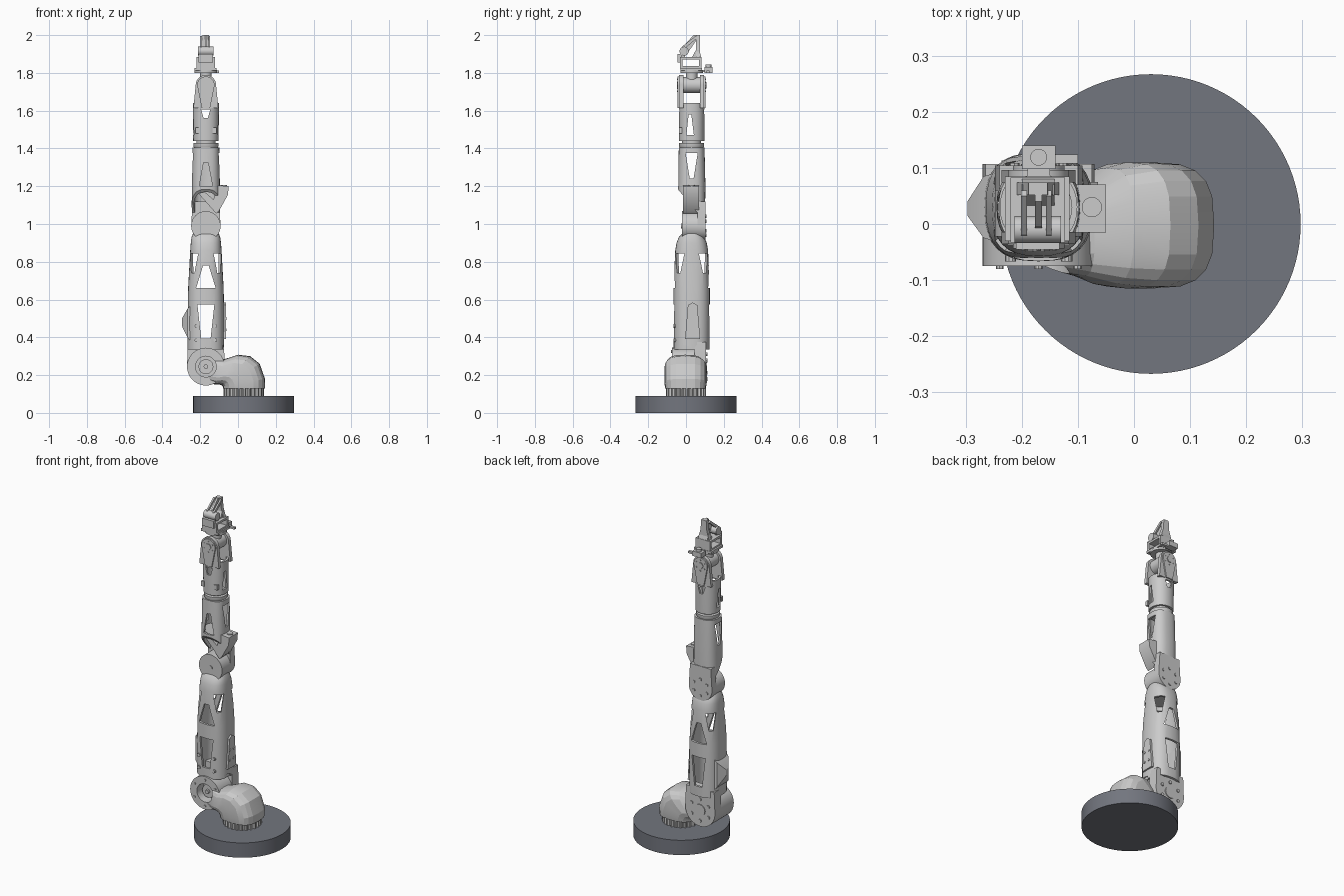
import bpy, bmesh
from math import sin, cos, pi, radians
from mathutils import Vector, Matrix

if "Cube" in bpy.data.objects:
    bpy.data.objects.remove(bpy.data.objects["Cube"])

AX, AY = -0.17, 0.03          # arm axis in plan


def loft(name, rings, angle=30):
    """Skin closed rings into a capped solid."""
    bm = bmesh.new()
    vs = [[bm.verts.new(p) for p in r] for r in rings]
    n = len(vs[0])
    for a, b in zip(vs, vs[1:]):
        for i in range(n):
            bm.faces.new((a[i], a[(i + 1) % n], b[(i + 1) % n], b[i]))
    bm.faces.new(vs[0][::-1])
    bm.faces.new(vs[-1])
    bmesh.ops.recalc_face_normals(bm, faces=bm.faces)
    me = bpy.data.meshes.new(name)
    bm.to_mesh(me)
    bm.free()
    ob = bpy.data.objects.new(name, me)
    bpy.context.collection.objects.link(ob)
    smooth(ob, angle)
    return ob


def smooth(ob, angle=30):
    bpy.ops.object.select_all(action='DESELECT')
    ob.select_set(True)
    bpy.context.view_layer.objects.active = ob
    bpy.ops.object.shade_smooth_by_angle(angle=radians(angle))


def prism(name, pts, axis, a, b):
    """Extrude a 2D profile along an axis: x -> (y,z), y -> (x,z), z -> (x,y)."""
    put = {'x': lambda p, d: (d, p[0], p[1]),
           'y': lambda p, d: (p[0], d, p[1]),
           'z': lambda p, d: (p[0], p[1], d)}[axis]
    return loft(name, [[put(p, d) for p in pts] for d in (a, b)])


def circ(u, v, r, n=40):
    return [(u + r * cos(2 * pi * i / n), v + r * sin(2 * pi * i / n)) for i in range(n)]


def rect(u0, u1, v0, v1):
    return [(u0, v0), (u1, v0), (u1, v1), (u0, v1)]


def tab(u, v, r, half, end, n=20):
    """Half-round profile running to a straight edge at height 'end'."""
    s = pi if end > v else 0
    arc = [(u + r * cos(s + pi * i / n), v + r * sin(s + pi * i / n)) for i in range(n + 1)]
    k = 1 if end > v else -1
    return arc + [(u + k * half, end), (u - k * half, end)]


def section(z, rx, ry, cx=AX, cy=AY, n=32, e=2.6):
    out = []
    for i in range(n):
        c, s = cos(2 * pi * i / n), sin(2 * pi * i / n)
        out.append((cx + rx * abs(c) ** (2 / e) * (1 if c > 0 else -1),
                    cy + ry * abs(s) ** (2 / e) * (1 if s > 0 else -1), z))
    return out


def cut(ob, tool):
    m = ob.modifiers.new('cut', 'BOOLEAN')
    m.operation, m.solver, m.object = 'DIFFERENCE', 'EXACT', tool
    bpy.context.view_layer.objects.active = ob
    bpy.ops.object.modifier_apply(modifier=m.name)
    bpy.data.objects.remove(tool)


def shell(name, specs, inner, t, cuts, e=2.6):
    """Hollow tube with window cutouts (profile, axis, from, to, turn)."""
    ob = loft(name, [section(*s, e=e) for s in specs])
    cut(ob, loft('hollow', [section(z, rx - t, ry - t, e=e) for z, rx, ry in inner]))
    for pts, axis, a, b, turn in cuts:
        tool = prism('cutter', pts, axis, a, b)
        c = Matrix.Translation((AX, AY, 0))
        tool.data.transform(c @ Matrix.Rotation(turn, 4, 'Z') @ c.inverted())
        cut(ob, tool)
    smooth(ob)
    return ob


def bolts(name, z, y0, y1, ring, r, count=6):
    for i in range(count):
        a = 2 * pi * (i + .5) / count
        prism(name, circ(AX + ring * cos(a), z + ring * sin(a), r, 8), 'y', y0, y1)


# Base disc and ribbed collar
base = prism('base_disc', circ(0.03, 0, 0.267, 96), 'z', 0, 0.09)
mat = bpy.data.materials.new('dark_grey')
mat.diffuse_color = (0.17, 0.18, 0.21, 1)
mat.use_nodes = True
mat.node_tree.nodes["Principled BSDF"].inputs["Base Color"].default_value = mat.diffuse_color
base.data.materials.append(mat)
prism('base_collar', [(0.03 + r * cos(a), r * sin(a)) for i in range(96)
      for r, a in [(0.107 if i % 4 < 2 else 0.098, 2 * pi * i / 96)]], 'z', 0.09, 0.132)

# Shoulder housing: a bent sweep given by outer/inner edge points and y range
rings = []
for ox, oz, ix, iz, y0, y1 in [
        (.142, .13, -.08, .13, -.11, .105), (.143, .18, -.08, .14, -.115, .11),
        (.115, .26, -.085, .145, -.115, .11), (.065, .30, -.09, .148, -.115, .11),
        (0, .308, -.10, .15, -.11, .10), (-.07, .285, -.12, .15, -.095, .06),
        (-.17, .30, -.17, .16, -.075, .02)]:
    ring = []
    for x, y, _ in section(0, 1, 1, 0, 0, 20, 3):
        f = (x + 1) / 2
        ring.append((ix + (ox - ix) * f, (y0 + y1) / 2 + y * (y1 - y0) / 2, iz + (oz - iz) * f))
    rings.append(ring)
shoulder = loft('shoulder_housing', rings, 15)
joint = prism('shoulder_joint', circ(AX, .245, .1), 'y', -.075, .045)
for ob in (shoulder, joint):
    cut(ob, prism('cutter', circ(AX, .245, .055), 'y', -.15, -.01))
    smooth(ob, 20)
prism('shoulder_hub', circ(AX, .245, .04, 12), 'y', -.045, .0)
prism('shoulder_hub_pin', circ(AX, .245, .012, 12), 'y', -.06, -.04)
bolts('shoulder_bolt', .245, -.08, -.07, .08, .007)

# Lower arm: windowed shell with a domed top
corner = [(AX - .03, .845), (AX + .03, .845), (AX + .012, .74), (AX - .012, .74)]
shell('lower_arm',
      [(.335, .097, .095), (.5, .097, .097), (.66, .094, .096), (.86, .083, .087),
       (.90, .080, .080), (.93, .076, .068), (.95, .068, .050)],
      [(.32, .097, .095), (.5, .097, .097), (.66, .094, .096), (.87, .082, .086)], .014,
      [([(-.215, .575), (-.125, .575), (-.145, .395), (-.195, .395)], 'y', -.2, .3, 0),
       ([(-.222, .66), (-.118, .66), (-.155, .78), (-.185, .78)], 'y', -.2, .3, 0),
       (corner, 'y', -.2, .3, pi / 4), (corner, 'y', -.2, .3, -pi / 4),
       ([(-.3, .2), (-.3, .42), (.03, .35), (.05, .2)], 'x', -.08, .1, 0)])
prism('lower_arm_cheek', tab(AX, .245, .1, .095, .375), 'y', .045, .107)
bolts('cheek_bolt', .245, .105, .113, .065, .010)
prism('cheek_cap', circ(AX, .245, .035), 'y', .10, .112)
loft('lower_arm_side_bump', [[(x, y, z) for y, z in rect(*q)] for x, *q in
     [(-.25, -.03, .09, .38, .57), (-.268, -.025, .085, .40, .55), (-.297, .015, .04, .46, .50)]])
prism('lower_arm_side_panel', [(-.005, .39), (.075, .39), (.06, .57), (.035, .585), (.01, .57)],
      'x', -.08, -.064)
for y in (.015, .05):
    for z in (.44, .5):
        prism('panel_bolt', circ(y, z, .007, 8), 'x', -.07, -.06)
for x in (-.22, -.12):
    for z in (.385, .46):
        prism('front_bolt', circ(x, z, .010, 10), 'y', -.067, -.045)

# Elbow joint
prism('elbow_disc', circ(AX, .99, .078), 'y', -.022, .06)
prism('elbow_pin', circ(AX, .99, .013, 16), 'y', -.027, -.01)

# Upper arm
shell('upper_arm',
      [(1.02, .076, .07), (1.2, .074, .073), (1.405, .071, .068)],
      [(1.01, .076, .07), (1.2, .074, .073), (1.42, .071, .068)], .012,
      [([(-.1, 1.22), (-.048, 1.19), (.06, 1.06), (.06, .9), (-.1, .9)], 'x', -.4, .1, 0),
       ([(-.002, 1.375), (.062, 1.375), (.04, 1.24), (.02, 1.24)], 'x', -.4, .1, 0),
       ([(-.205, 1.2), (-.135, 1.2), (-.158, 1.325), (-.182, 1.325)], 'y', -.2, .03, 0)])
prism('upper_arm_cheek', tab(AX, .99, .078, .07, 1.12), 'y', .06, .104)
bolts('elbow_bolt', .99, .10, .109, .05, .009)
prism('elbow_brace', [(-.235, 1.22), (-.235, 1.19), (-.115, 1.055), (-.10, 1.07), (-.053, 1.155),
                      (-.05, 1.20), (-.11, 1.205), (-.13, 1.13)], 'y', -.015, .07)
prism('brace_cap', circ(-.075, .03, .018, 16), 'z', 1.19, 1.207)

# Forearm: rotating ring, windowed shell, fork
loft('forearm_ring', [section(z, r, r, e=2) for z, r in
     [(1.40, .06), (1.412, .066), (1.428, .066), (1.43, .05), (1.45, .05)]])
shell('forearm',
      [(1.44, .067, .067), (1.55, .069, .068), (1.64, .069, .068)],
      [(1.43, .067, .067), (1.55, .069, .068), (1.66, .069, .068)], .012,
      [([(.002, 1.47), (.042, 1.47), (.028, 1.58), (.014, 1.58)], 'x', -.4, .1, 0),
       ([(-.195, 1.605), (-.147, 1.605), (-.16, 1.56), (-.182, 1.56)], 'y', -.2, .3, 0)], e=2.2)
for s in (-1, 1):
    def span(a, b):
        return AY + s * a, AY + s * b
    prism('wrist_fork', tab(AX, 1.735, .054, .066, 1.615), 'y', *span(.044, .066))
    prism('fork_strap', tab(AX, 1.735, .046, .022, 1.615), 'y', *span(.064, .074))
    prism('fork_cap', circ(AX, 1.735, .02, 6), 'y', *span(.07, .078))
    bolts('fork_bolt', 1.735, *span(.07, .077), .032, .004)
    prism('forearm_button', rect(AX + s * .045 - .01, AX + s * .045 + .01, 1.48, 1.51),
          'y', -.037, -.02)

# Wrist
prism('wrist_barrel', circ(AX, 1.735, .042), 'y', AY - .045, AY + .045)
prism('wrist_neck', circ(AX, AY, .03), 'z', 1.74, 1.81)
prism('tool_flange', circ(AX, AY, .06), 'z', 1.80, 1.815)
prism('tool_plate', rect(-.23, -.115, -.03, .085), 'z', 1.812, 1.826)

# Gripper body: open frame
frame = prism('gripper_frame', rect(-.22, -.123, -.033, .083), 'z', 1.822, 1.885)
cut(frame, prism('cutter', rect(-.018, .068, 1.836, 1.872), 'x', -.4, .1))
smooth(frame)
prism('gripper_roller', circ(-.01, 1.915, .024, 20), 'x', -.213, -.13)
prism('gripper_front_bar', rect(-.21, -.133, -.045, -.02), 'z', 1.855, 1.90)

# Fingers: bent linkage and tapered jaw
for x in (-.196, -.152):
    prism('finger_link', [(-.03, 1.88), (-.005, 1.88), (-.005, 1.93), (.06, 1.985),
                          (.05, 1.995), (-.02, 1.94)], 'x', x - .005, x + .005)
prism('finger_blade', [(-.015, 1.90), (.005, 1.90), (.05, 1.965), (.06, 2.0),
                       (.04, 2.0), (-.005, 1.95)], 'x', AX - .006, AX + .006)
prism('finger_jaw', [(-.21, 1.88), (-.132, 1.88), (-.150, 1.94), (-.154, 2.0),
                     (-.188, 2.0), (-.192, 1.94)], 'y', .052, .074)
prism('jaw_foot', [(.03, 1.88), (.082, 1.88), (.07, 1.92), (.052, 1.92)], 'x', -.2, -.142)

# Sensor on a side bracket
prism('sensor_arm', rect(-.2, -.1, .108, .124), 'z', 1.80, 1.812)
prism('sensor_bracket', rect(-.19, -.15, .07, .125), 'z', 1.805, 1.815)
prism('sensor_body', rect(-.2, -.14, .098, .14), 'z', 1.80, 1.83)
prism('sensor_lens', circ(-.17, .119, .015, 20), 'z', 1.828, 1.845)
